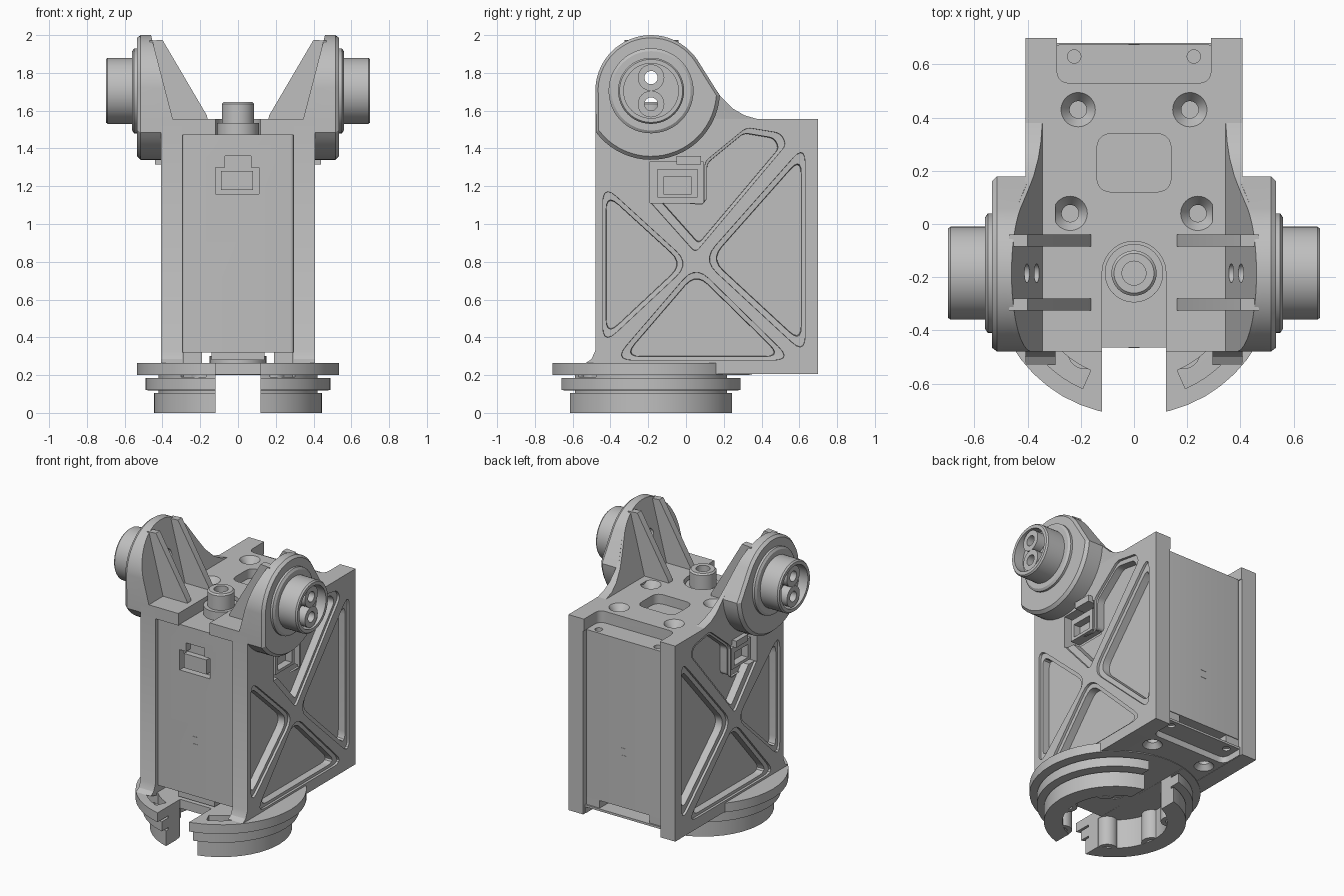
import bpy, bmesh
from math import cos, sin, radians
from mathutils import Vector

if "Cube" in bpy.data.objects:
    bpy.data.objects.remove(bpy.data.objects["Cube"])

GREY = (0.52, 0.52, 0.52, 1)
mat = bpy.data.materials.new("plain grey")
mat.use_nodes = True
mat.diffuse_color = GREY
mat.node_tree.nodes["Principled BSDF"].inputs["Base Color"].default_value = GREY

AXIS_Y, AXIS_Z = -0.185, 1.705      # tilt pivot, also the pan axis in y
WALL_X = 0.408                      # outer face of the side walls


def arc(a0, a1, r=1, c=(0, 0), n=24):
    step = (a1 - a0) / n
    return [(c[0] + r * cos(radians(a0 + step * i)), c[1] + r * sin(radians(a0 + step * i)))
            for i in range(n + 1)]


CIRCLE = arc(0, 360, n=48)[:-1]


def rounded(pts, r):
    """Round every corner of a polygon."""
    out = []
    pts = [Vector(p) for p in pts]
    for i, p in enumerate(pts):
        a = p + (pts[i - 1] - p).normalized() * r
        b = p + (pts[(i + 1) % len(pts)] - p).normalized() * r
        for k in range(6):
            t = k / 5
            out.append(tuple(a * (1 - t) ** 2 + p * 2 * t * (1 - t) + b * t * t))
    return out


def rect(x0, x1, y0, y1):
    return [(x0, y0), (x1, y0), (x1, y1), (x0, y1)]


def loft(name, pts, sections, axis, centre=None, at=(0, 0)):
    """Stack scaled copies of an outline along an axis and close the ends."""
    if centre is None:
        centre = [sum(p[k] for p in pts) / len(pts) for k in (0, 1)]
    bm = bmesh.new()
    rings = []
    for t, s in sections:
        ring = []
        for p in pts:
            u = at[0] + centre[0] + (p[0] - centre[0]) * s
            v = at[1] + centre[1] + (p[1] - centre[1]) * s
            ring.append(bm.verts.new({"X": (t, u, v), "Y": (u, t, v), "Z": (u, v, t)}[axis]))
        rings.append(ring)
    n = len(pts)
    for a, b in zip(rings, rings[1:]):
        for i in range(n):
            bm.faces.new((a[i], a[(i + 1) % n], b[(i + 1) % n], b[i]))
    bm.faces.new(rings[0])
    bm.faces.new(rings[-1])
    bmesh.ops.recalc_face_normals(bm, faces=bm.faces)
    mesh = bpy.data.meshes.new(name)
    bm.to_mesh(mesh)
    bm.free()
    ob = bpy.data.objects.new(name, mesh)
    bpy.context.collection.objects.link(ob)
    mesh.materials.append(mat)
    return ob


def prism(name, pts, lo, hi, axis):
    return loft(name, pts, [(lo, 1), (hi, 1)], axis)


def turned(name, at, sections, axis):
    return loft(name, CIRCLE, sections, axis, (0, 0), at)


def rod(name, at, r, lo, hi, axis):
    return turned(name, at, [(lo, r), (hi, r)], axis)


def activate(ob):
    bpy.ops.object.select_all(action="DESELECT")
    ob.select_set(True)
    bpy.context.view_layer.objects.active = ob


def cut(ob, cutters):
    for c in cutters:
        m = ob.modifiers.new("cut", "BOOLEAN")
        m.operation, m.solver, m.object = "DIFFERENCE", "EXACT", c
        activate(ob)
        bpy.ops.object.modifier_apply(modifier=m.name)
        bpy.data.objects.remove(c)
    return ob


def finish(ob, mirror=False):
    activate(ob)
    bpy.ops.object.shade_smooth_by_angle(angle=radians(30))
    if mirror:
        ob.modifiers.new("mirror", "MIRROR")
    return ob


def pin_holes():
    return [rod("cutter", (AXIS_Y, AXIS_Z + d), 0.035, 0.2, 0.9, "X") for d in (-0.07, 0.07)]


def lean(z):
    """Inner face of the ears, leaning outward with height."""
    return 0.345 + 0.26 * (z - 1.555)


# Side walls with cross-braced, ledged pockets and a cable port
wall = prism("side_walls", [(-0.53, 0.265), (-0.5, 0.285), (-0.48, 0.33), (-0.48, 1.555),
                            (0.7, 1.555), (0.7, 0.205), (-0.3, 0.205)], 0.295, WALL_X, "X")
pockets = [[(-0.44, 1.21), (-0.44, 0.36), (0.02, 0.79)],
           [(0.63, 1.42), (0.63, 0.31), (0.09, 0.81)],
           [(-0.38, 0.28), (0.56, 0.28), (0.05, 0.78)],
           [(-0.2, 1.13), (0.05, 0.85), (0.53, 1.42), (0.5, 1.48), (0.32, 1.51), (0.1, 1.33), (0.1, 1.1)]]
cutters = [loft("cutter", rounded(p, 0.1 if len(p) == 3 else 0.03),
                [(0.34, 0.88), (0.39, 0.89), (0.392, 1), (0.43, 1.01)], "X") for p in pockets]
cutters.append(prism("cutter", rect(-0.19, 0.09, 1.11, 1.33), 0.32, 0.5, "X"))
finish(cut(wall, cutters), True)
port = prism("cable_sockets", rect(-0.15, 0.06, 1.14, 1.29), 0.31, 0.39, "X")
finish(cut(port, [prism("cutter", rect(-0.12, 0.03, 1.16, 1.25), 0.34, 0.5, "X")]), True)
finish(prism("socket_hoods", rect(-0.05, 0.08, 1.315, 1.36), 0.36, 0.44, "X"), True)

# Ears
top_arc = arc(177, 35, 0.295, (AXIS_Y, AXIS_Z))
ear = prism("ears", [(-0.48, 1.555)] + top_arc +
            [(0.13, 1.755), (0.18, 1.68), (0.25, 1.61), (0.31, 1.575), (0.38, 1.555)], 0.32, 0.425, "X")
for v in ear.data.vertices:
    v.co.x = lean(v.co.z) if v.co.x < 0.4 else max(WALL_X, lean(v.co.z) + 0.02)
finish(cut(ear, pin_holes()), True)

# Pivot bosses on the ears
boss = loft("pivot_bosses", top_arc + arc(-4, -143, 0.365, (AXIS_Y, AXIS_Z)),
            [(0.4, 1), (0.515, 1), (0.535, 0.95)], "X", (AXIS_Y, AXIS_Z))
for v in boss.data.vertices:
    if v.co.x < 0.45:
        v.co.x = lean(v.co.z) + 0.015
finish(cut(boss, pin_holes()), True)

# Pivot pins with a recessed face and two tubes
pin = turned("pivot_pins", (AXIS_Y, AXIS_Z), [(0.52, 0.225), (0.55, 0.225), (0.56, 0.21), (0.56, 0.175),
                                              (0.69, 0.175), (0.7, 0.167)], "X")
finish(cut(pin, [rod("cutter", (AXIS_Y, AXIS_Z), 0.145, 0.63, 0.9, "X")] + pin_holes()), True)
for label, d in (("lower", -0.07), ("upper", 0.07)):
    tube = rod(label + "_pin_tubes", (AXIS_Y, AXIS_Z + d), 0.07, 0.61, 0.69, "X")
    finish(cut(tube, [rod("cutter", (AXIS_Y, AXIS_Z + d), 0.035, 0.5, 0.9, "X")]), True)

# Gusset ribs bracing the ears
for label, y in (("front", -0.325), ("rear", -0.085)):
    finish(prism(label + "_gussets", [(0.16, 1.55), (0.165, 1.575), (0.4, 1.975), (0.47, 1.97), (0.4, 1.55)],
                 y, y + 0.045, "Y"), True)

# Top plate with screw holes, hand opening and horn notch, stopping short of the back
plate = prism("top_plate", rect(-0.3, 0.3, -0.48, 0.7), 1.472, 1.555, "Z")
cutters = [prism("cutter", rounded(rect(-0.14, 0.14, 0.12, 0.34), 0.06), 1.49, 1.6, "Z"),
           prism("cutter", rounded(rect(-0.29, 0.29, 0.53, 0.8), 0.05), 1.4, 1.6, "Z"),
           prism("cutter", rect(-0.12, 0.12, -0.6, AXIS_Y), 1.4, 1.6, "Z"),
           rod("cutter", (0, AXIS_Y), 0.12, 1.4, 1.6, "Z")]
for s in (-1, 1):
    for x, y in ((0.21, 0.43), (0.24, 0.04)):
        cutters.append(turned("cutter", (s * x, y), [(1.4, 0.032), (1.51, 0.032), (1.56, 0.068)], "Z"))
finish(cut(plate, cutters))

# Output horn on top
horn = turned("top_horn", (0, AXIS_Y), [(1.46, 0.17), (1.475, 0.17), (1.475, 0.11), (1.535, 0.11),
                                        (1.535, 0.085), (1.635, 0.085), (1.645, 0.075)], "Z")
finish(cut(horn, [rod("cutter", (0, AXIS_Y), 0.045, 1.57, 1.8, "Z")]))

# Motor body with front socket, screw holes and indicator slits
motor = prism("motor_body", rounded(rect(-0.295, 0.295, -0.465, 0.675), 0.02), 0.32, 1.475, "Z")
cutters = [rod("cutter", (s * 0.225, 0.63), 0.025, 1.43, 1.6, "Z") for s in (-1, 1)]
cutters.append(prism("cutter", [(-0.12, 1.16), (0.11, 1.16), (0.11, 1.3), (0.07, 1.3), (0.07, 1.36),
                                (-0.07, 1.36), (-0.07, 1.3), (-0.12, 1.3)], -0.6, -0.42, "Y"))
finish(cut(motor, cutters))
finish(prism("front_socket", rect(-0.09, 0.08, 1.18, 1.28), -0.46, -0.41, "Y"))
finish(prism("motor_foot", rect(-0.14, 0.14, -0.455, 0.5), 0.28, 0.33, "Z"))
finish(prism("motor_corner_feet", rect(0.19, 0.29, 0.45, 0.67), 0.265, 0.33, "Z"), True)
for label, y in (("front", -0.467), ("rear", 0.671)):
    for k, z in enumerate((0.66, 0.71)):
        finish(prism(f"{label}_indicator_{k}", rect(-0.02, 0.02, z, z + 0.02), y, y + 0.006, "Y"))

# Floor plate between the walls
floor = prism("floor_plate", rect(-0.3, 0.3, -0.4, 0.68), 0.207, 0.265, "Z")
cutters = [prism("cutter", rounded(rect(-0.29, 0.29, 0.53, 0.8), 0.05), 0.1, 0.25, "Z")]
for s in (-1, 1):
    cutters.append(turned("cutter", (s * 0.21, 0.43), [(0.2, 0.068), (0.24, 0.035), (0.3, 0.035)], "Z"))
    cutters.append(rod("cutter", (s * 0.225, 0.63), 0.025, 0.1, 0.3, "Z"))
finish(cut(floor, cutters))
hub = rod("bottom_horn", (0, AXIS_Y), 0.15, 0.2, 0.3, "Z")
finish(cut(hub, [rod("cutter", (0, AXIS_Y), 0.06, 0.1, 0.26, "Z")]))

# Round stepped base, split by a slot, hollow underneath, with curved openings in front
base = turned("turntable_base", (0, AXIS_Y),
              [(0, 0.445), (0.105, 0.445), (0.106, 0.42), (0.119, 0.42), (0.12, 0.49), (0.185, 0.49),
               (0.186, 0.42), (0.2, 0.42), (0.201, 0.535), (0.265, 0.535)], "Z")
cutters = [rod("cutter", (0, AXIS_Y), 0.33, -0.1, 0.203, "Z"),
           prism("cutter", rect(-0.12, 0.12, -0.9, 0.6), -0.1, 0.204, "Z"),
           prism("cutter", rect(-0.12, 0.12, -0.9, -0.46), -0.1, 0.4, "Z")]
for a0, a1 in ((-66, -44), (-136, -114)):
    cutters.append(prism("cutter", arc(a0, a1, 0.475, (0, AXIS_Y)) + arc(a1, a0, 0.4, (0, AXIS_Y)),
                         0.19, 0.4, "Z"))
finish(cut(base, cutters))

# Screw posts inside the base
for k, a in enumerate((-58, -9, 40)):
    spot = (0.35 * cos(radians(a)), AXIS_Y + 0.35 * sin(radians(a)))
    post = rod(f"screw_posts_{k}", spot, 0.064, 0.001, 0.21, "Z")
    finish(cut(post, [rod("cutter", spot, 0.033, -0.1, 0.1, "Z")]), True)
